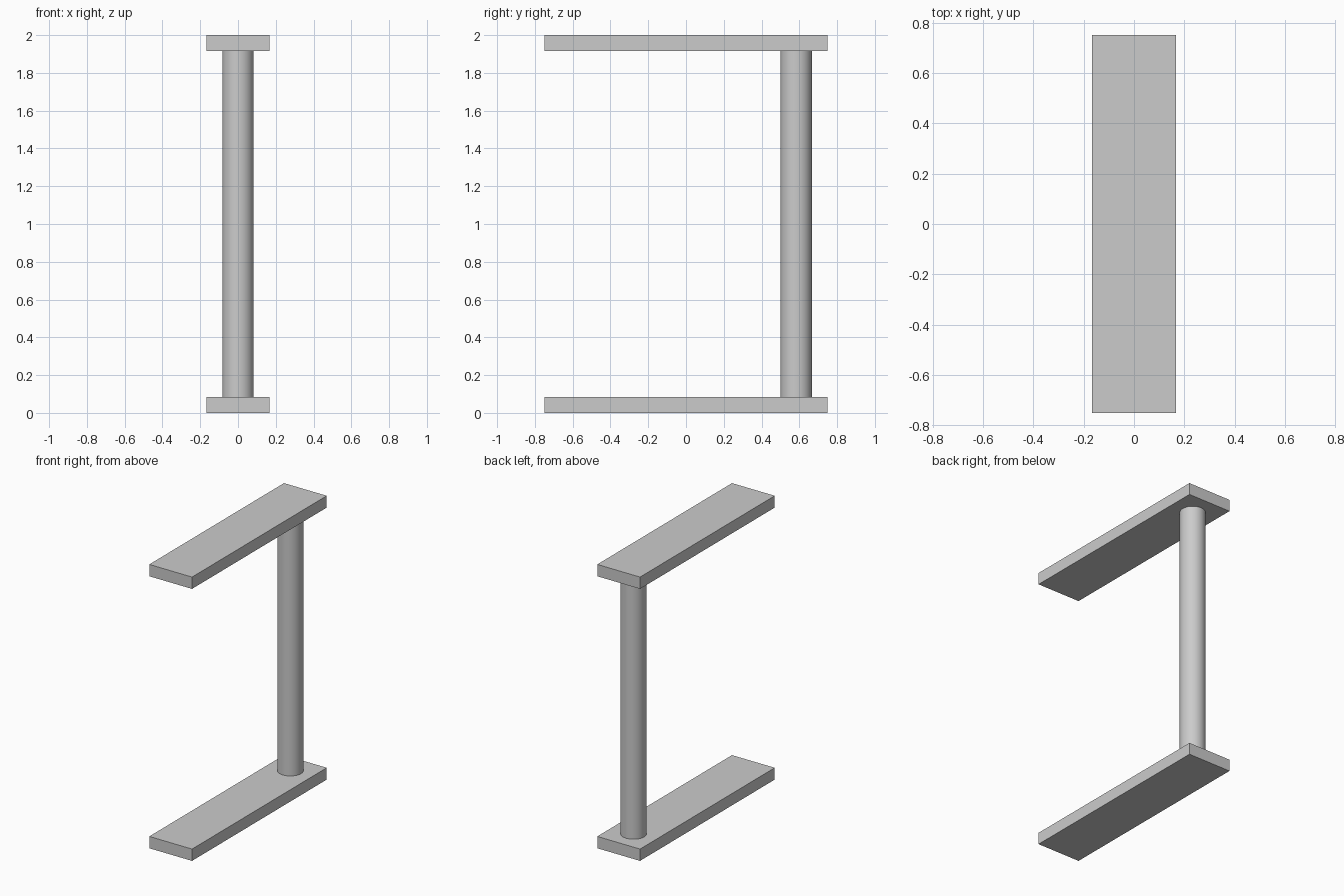
import bpy
import math

cube = bpy.data.objects.get("Cube")
if cube:
    bpy.data.objects.remove(cube, do_unlink=True)

HEIGHT = 2.0
LENGTH = 1.5
WIDTH = 1 / 3
THICK = 1 / 12
POST_RADIUS = 1 / 12
POST_Y = 7 / 12

# Single plain grey finish
grey = bpy.data.materials.new("light_grey")
grey.use_nodes = True
colour = (0.6, 0.6, 0.6, 1)
grey.diffuse_color = colour
grey.node_tree.nodes["Principled BSDF"].inputs["Base Color"].default_value = colour


def finish(name):
    obj = bpy.context.object
    obj.name = name
    obj.data.name = name
    obj.data.materials.append(grey)
    return obj


def add_plate(name, z):
    bpy.ops.mesh.primitive_cube_add(size=1, location=(0, 0, z))
    plate = finish(name)
    plate.scale = (WIDTH, LENGTH, THICK)
    bpy.ops.object.transform_apply(location=False, rotation=False, scale=True)


# Matching flat plates at the floor and the top
add_plate("base_plate", THICK / 2)
add_plate("top_plate", HEIGHT - THICK / 2)

# Round post near the back, standing between the plates
bpy.ops.mesh.primitive_cylinder_add(
    vertices=64, radius=POST_RADIUS, depth=HEIGHT - 2 * THICK,
    location=(0, POST_Y, HEIGHT / 2))
finish("support_post")
bpy.ops.object.shade_smooth_by_angle(angle=math.radians(30))
